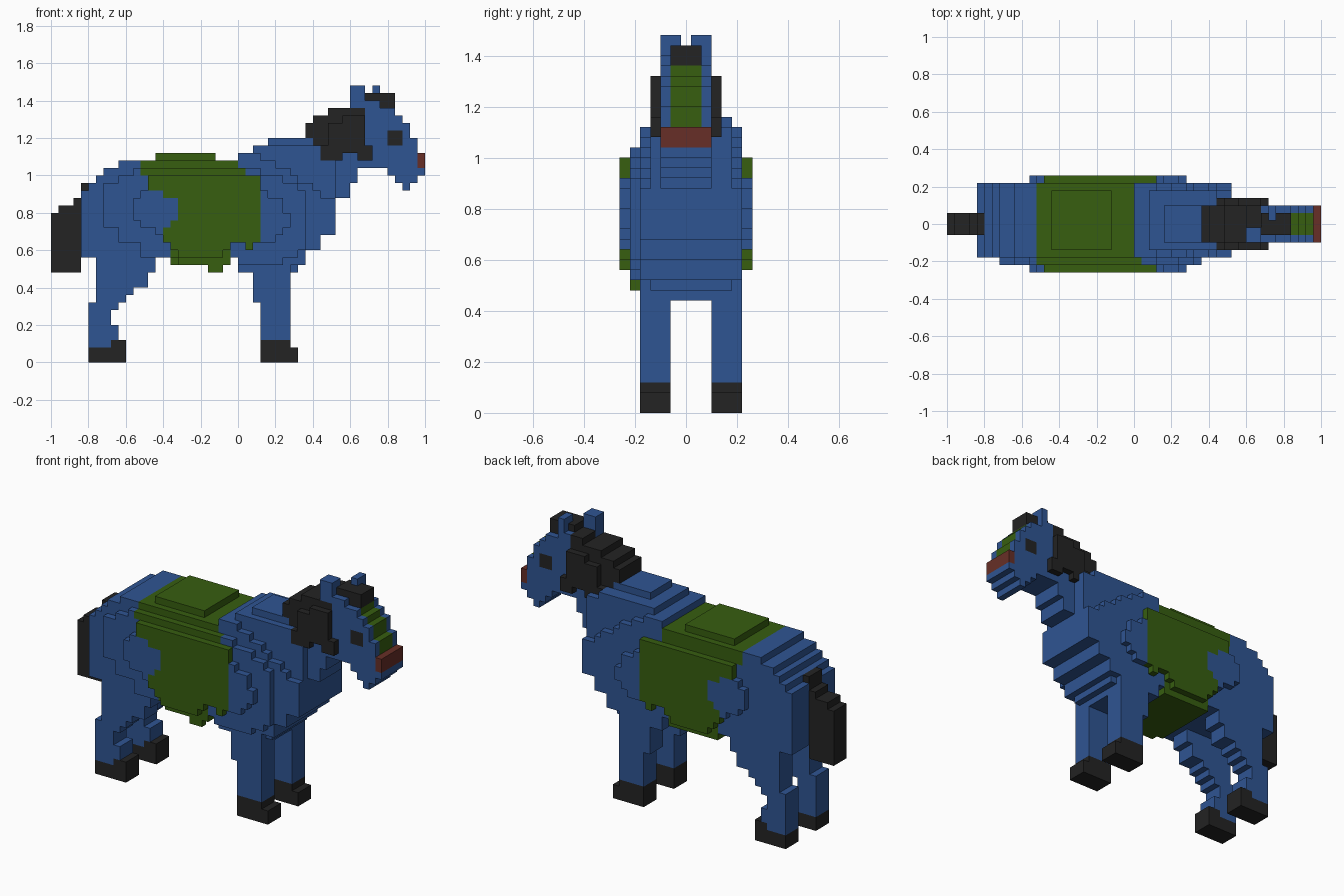
import bpy, bmesh
from mathutils import Vector

cube = bpy.data.objects.get("Cube")
if cube:
    bpy.data.objects.remove(cube, do_unlink=True)

S = 0.04                                   # block size
ORIGIN = Vector((-1.0, -0.26, 0.0))
cells = {}                                 # (i, j, k) -> part name


def material(name, rgb):
    m = bpy.data.materials.new(name)
    m.use_nodes = True
    c = (*rgb, 1.0)
    m.diffuse_color = c
    bsdf = m.node_tree.nodes["Principled BSDF"]
    bsdf.inputs["Base Color"].default_value = c
    bsdf.inputs["Roughness"].default_value = 0.9
    return m


BLUE = material("coat blue", (0.028, 0.090, 0.290))
GREEN = material("moss green", (0.038, 0.112, 0.005))
BLACK = material("charcoal", (0.017, 0.017, 0.017))
RED = material("muzzle red", (0.135, 0.028, 0.020))


def fill(part, j0, j1, rows):
    """Stack rows of blocks (k0, k1, i0, i1) across the width j0..j1."""
    for k0, k1, i0, i1 in rows:
        for i in range(i0, i1):
            for j in range(j0, j1):
                for k in range(k0, k1):
                    cells[i, j, k] = part


# Tail
fill("tail", 5, 8, [(12, 20, 0, 4), (20, 21, 1, 4), (21, 22, 3, 4)])

# Torso core: rump, barrel, chest and withers
fill("torso", 5, 9, [(11, 12, 27, 32)])
fill("torso", 3, 11, [(12, 13, 25, 33)])
fill("torso", 2, 12, [
    (12, 13, 25, 32), (13, 14, 25, 34), (14, 15, 4, 34), (15, 17, 4, 36),
    (17, 22, 4, 38), (22, 23, 4, 36), (23, 24, 5, 35), (24, 25, 6, 33),
    (25, 26, 7, 32), (26, 27, 9, 30), (27, 28, 25, 28)])
fill("torso", 3, 11, [(22, 26, 30, 38), (26, 28, 28, 38), (28, 29, 27, 36)])

# Neck
fill("neck", 4, 9, [(22, 24, 34, 40), (24, 26, 32, 41), (26, 29, 30, 42),
                    (29, 30, 29, 42), (30, 33, 36, 42)])

# Blanket around the barrel, with a raised pad on top
fill("blanket", 2, 12, [(13, 14, 16, 24), (14, 17, 16, 24), (17, 25, 14, 25),
                        (25, 27, 12, 25)])
fill("blanket", 3, 11, [(27, 28, 14, 22)])

# Extra muscle layer on the right flank
fill("flank", 1, 2, [(13, 14, 25, 31), (14, 15, 12, 33), (15, 16, 12, 34),
                     (16, 18, 9, 34), (18, 23, 7, 34), (23, 24, 7, 33),
                     (24, 25, 9, 31), (25, 26, 11, 28)])
fill("blanket", 1, 2, [(12, 13, 21, 23), (13, 14, 17, 24), (14, 16, 16, 24),
                       (16, 25, 15, 28), (25, 26, 12, 26)])

# Outermost layer on both flanks: blanket side, haunch and shoulder bulges
for j in (0, 12):
    fill("blanket", j, j + 1, [(14, 15, 17, 23), (15, 16, 16, 24),
                               (15, 16, 26, 27), (16, 20, 15, 28),
                               (20, 23, 14, 28), (23, 25, 13, 28)])
    fill("flank", j, j + 1, [(17, 18, 14, 15), (18, 19, 12, 16), (19, 22, 11, 17),
                             (22, 23, 12, 15), (16, 17, 28, 30), (17, 18, 28, 31),
                             (18, 20, 28, 32), (20, 22, 28, 31), (22, 23, 28, 29)])

# Legs and hooves
for side, j in (("right", 2), ("left", 9)):
    fill("front_leg_" + side, j, j + 3, [(3, 8, 28, 32), (8, 13, 27, 32)])
    fill("front_hoof_" + side, j, j + 3, [(0, 2, 28, 33), (2, 3, 28, 32)])
    fill("hind_leg_" + side, j, j + 3, [
        (2, 3, 5, 8), (3, 5, 5, 9), (5, 7, 5, 8), (7, 8, 5, 9), (8, 9, 6, 10),
        (9, 10, 6, 11), (10, 12, 6, 13), (12, 14, 6, 14)])
    fill("hind_hoof_" + side, j, j + 3, [(0, 2, 5, 10), (2, 3, 8, 10)])

# Tail root set into the rump
fill("tail", 5, 8, [(22, 24, 4, 5)])

# Mane
fill("mane", 4, 9, [(29, 30, 35, 42), (30, 32, 34, 42), (32, 33, 35, 42),
                    (33, 34, 37, 42), (34, 35, 40, 42)])
fill("mane", 3, 10, [(27, 28, 36, 39), (28, 29, 36, 42), (29, 32, 37, 42),
                     (32, 33, 39, 42), (27, 29, 41, 43)])

# Head, with face stripe, muzzle, eyes, forelock and ears
fill("head", 4, 9, [
    (23, 24, 47, 48), (24, 25, 46, 49), (25, 26, 45, 50), (26, 27, 42, 49),
    (27, 30, 42, 49), (30, 32, 42, 48), (32, 33, 42, 47), (33, 34, 42, 46),
    (34, 35, 42, 44)])
fill("face_stripe", 5, 8, [(28, 30, 47, 49), (30, 32, 46, 48), (32, 33, 45, 47),
                           (33, 34, 44, 46)])
fill("muzzle", 4, 9, [(26, 28, 49, 50)])
for j in (4, 8):
    fill("eyes", j, j + 1, [(29, 31, 45, 47)])
fill("forelock", 5, 8, [(35, 36, 42, 46), (34, 35, 44, 46)])
fill("ear_right", 4, 6, [(34, 37, 40, 42)])
fill("ear_left", 7, 9, [(34, 37, 43, 44)])

COLOURS = {"blanket": GREEN, "face_stripe": GREEN, "muzzle": RED, "tail": BLACK,
           "mane": BLACK, "eyes": BLACK, "forelock": BLACK}

# Turn each part into a mesh of its exposed block faces
for part in sorted(set(cells.values())):
    bm = bmesh.new()
    for (i, j, k), owner in cells.items():
        if owner != part:
            continue
        cell = (i, j, k)
        for axis in range(3):
            for d in (0, 1):
                near = list(cell)
                near[axis] += 2 * d - 1
                if tuple(near) in cells:
                    continue
                ring = [(0, 0), (1, 0), (1, 1), (0, 1)]
                if not d:
                    ring.reverse()
                corners = []
                for u, v in ring:
                    p = Vector(cell)
                    p[axis] += d
                    p[(axis + 1) % 3] += u
                    p[(axis + 2) % 3] += v
                    corners.append(bm.verts.new(ORIGIN + p * S))
                bm.faces.new(corners)
    bmesh.ops.remove_doubles(bm, verts=bm.verts[:], dist=0.001)
    bmesh.ops.dissolve_limit(bm, angle_limit=0.01, verts=bm.verts[:],
                             edges=bm.edges[:])
    mesh = bpy.data.meshes.new(part)
    bm.to_mesh(mesh)
    bm.free()
    mesh.materials.append(BLACK if "hoof" in part else COLOURS.get(part, BLUE))
    bpy.context.collection.objects.link(bpy.data.objects.new(part, mesh))
